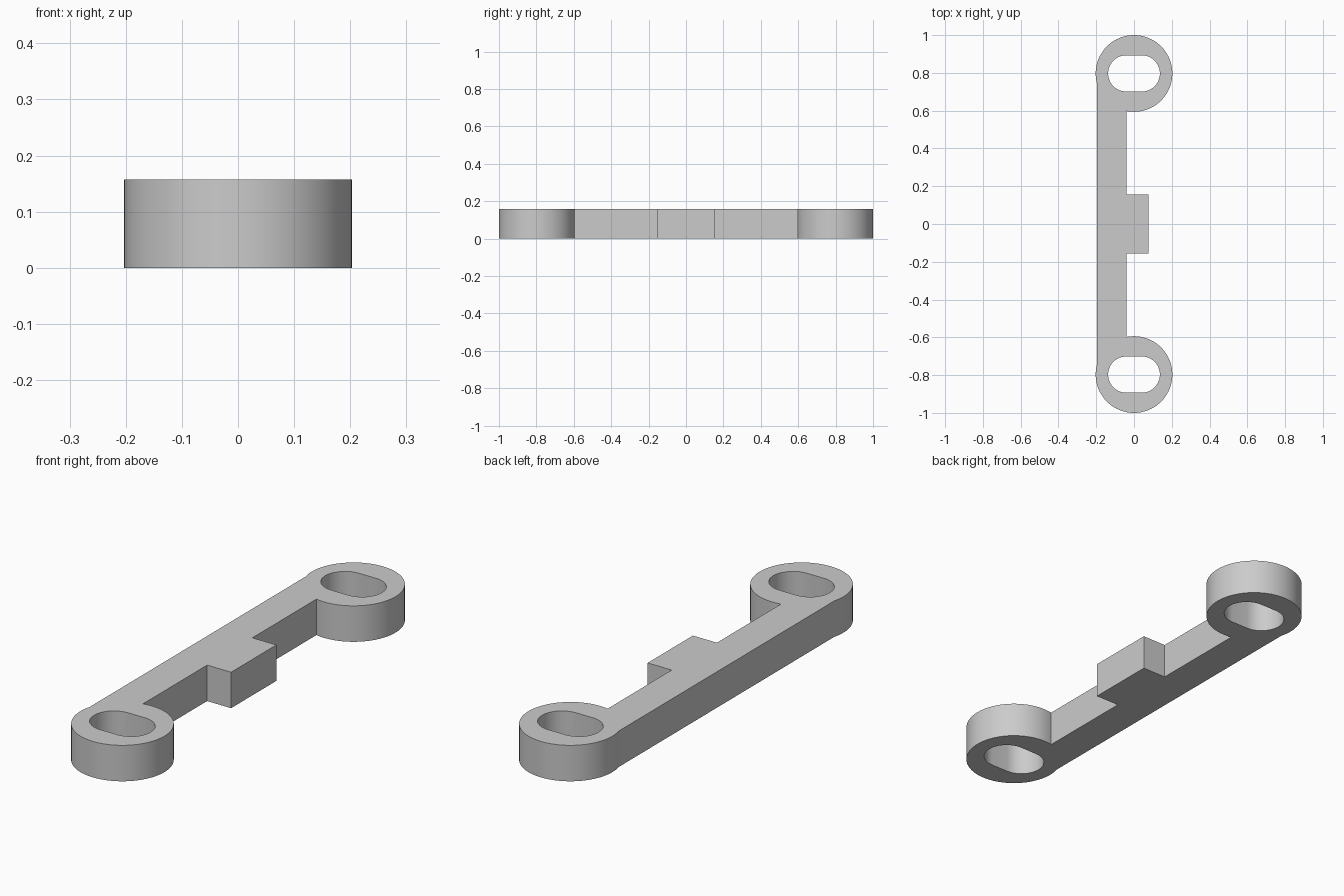
import bpy
import bmesh
import math

cube = bpy.data.objects.get("Cube")
if cube:
    bpy.data.objects.remove(cube, do_unlink=True)

HEIGHT = 0.157
RING_Y, RING_R = 0.797, 0.203          # eyelet centres and outer radius
SLOT_R, SLOT_X = 0.096, 0.041          # slot end radius and end-centre offset
BAR_LEFT, BAR_RIGHT = -0.196, -0.04    # bar sides
TAB_X, TAB_Y = 0.076, 0.156            # central tab


def arc(cx, cy, r, start, end, steps):
    """Points on a circular arc, both ends included."""
    return [(cx + r * math.cos(start + (end - start) * i / steps),
             cy + r * math.sin(start + (end - start) * i / steps))
            for i in range(steps + 1)]


def mirror_y(points):
    return [(x, -y) for x, y in points]


def slot(cy):
    """Rounded slot lying along x."""
    q = math.pi / 2
    return (arc(SLOT_X, cy, SLOT_R, -q, q, 24)
            + arc(-SLOT_X, cy, SLOT_R, q, 3 * q, 24))


# Outline: half of it from the tab to the far eyelet and back along the bar
start = -math.acos(BAR_RIGHT / RING_R)
end = 2 * math.pi - math.acos(BAR_LEFT / RING_R)
half = [(TAB_X, TAB_Y), (BAR_RIGHT, TAB_Y)]
half += arc(0, RING_Y, RING_R, start, end - 0, 72)
outline = half + mirror_y(half)[::-1]

# Fill the outline around both slots, then raise it
bm = bmesh.new()
edges = []
for loop in (outline, slot(RING_Y), slot(-RING_Y)):
    verts = [bm.verts.new((x, y, 0)) for x, y in loop]
    edges += [bm.edges.new((v, verts[i - 1])) for i, v in enumerate(verts)]
bmesh.ops.triangle_fill(bm, use_beauty=True, edges=edges, normal=(0, 0, 1))
raised = bmesh.ops.extrude_face_region(bm, geom=bm.faces[:], use_keep_orig=True)
top = [g for g in raised["geom"] if isinstance(g, bmesh.types.BMVert)]
bmesh.ops.translate(bm, verts=top, vec=(0, 0, HEIGHT))
bmesh.ops.recalc_face_normals(bm, faces=bm.faces[:])

mesh = bpy.data.meshes.new("link_bracket")
bm.to_mesh(mesh)
bm.free()
bracket = bpy.data.objects.new("link_bracket", mesh)
bpy.context.collection.objects.link(bracket)

# Single plain grey
grey = bpy.data.materials.new("light_grey")
grey.use_nodes = True
colour = (0.6, 0.6, 0.6, 1)
grey.diffuse_color = colour
grey.node_tree.nodes["Principled BSDF"].inputs["Base Color"].default_value = colour
mesh.materials.append(grey)

# Smooth curved walls, crisp rims
bpy.ops.object.select_all(action="DESELECT")
bracket.select_set(True)
bpy.context.view_layer.objects.active = bracket
bpy.ops.object.shade_smooth_by_angle(angle=math.radians(12))
